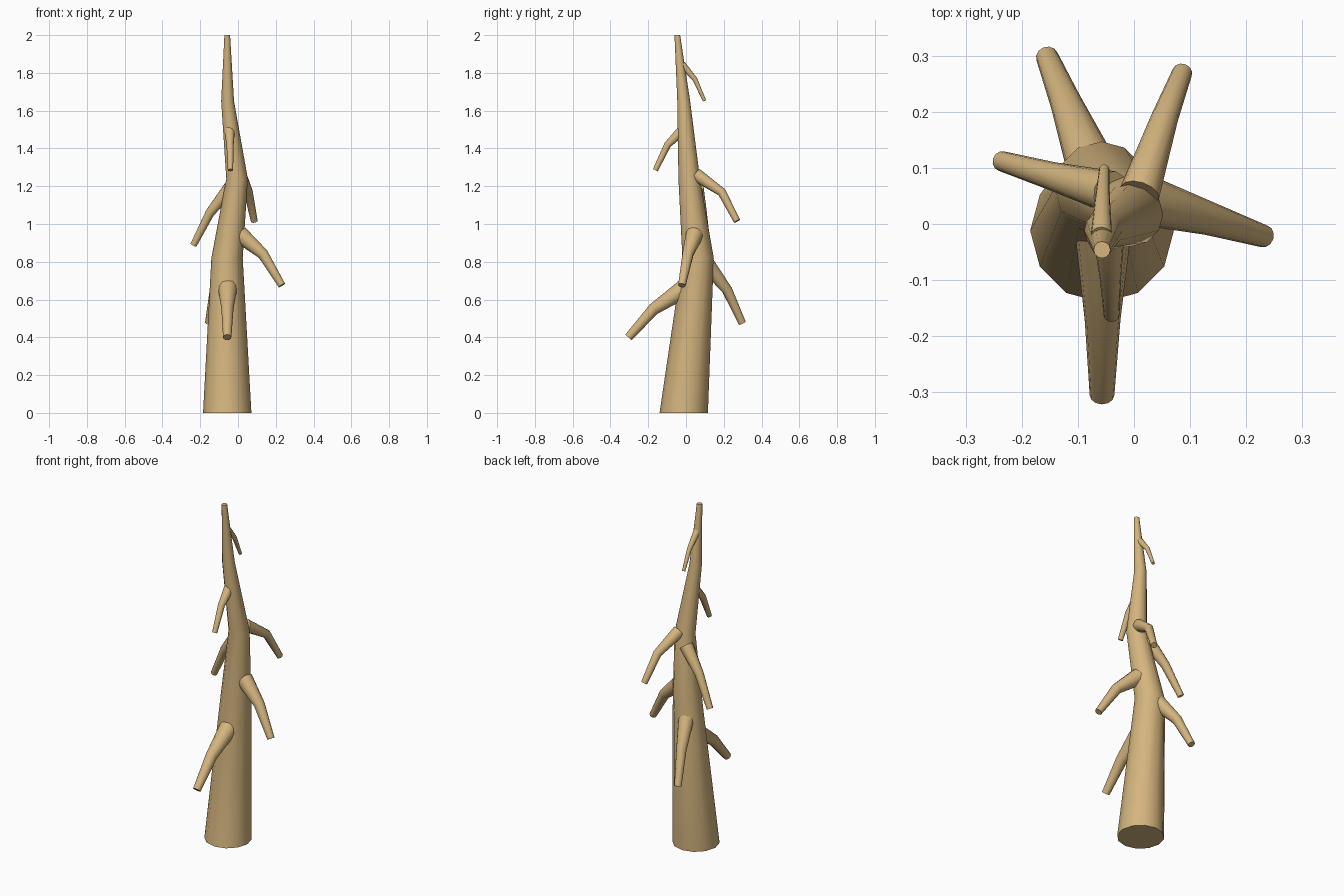
import bpy, bmesh, math
from mathutils import Vector

if "Cube" in bpy.data.objects:
    bpy.data.objects.remove(bpy.data.objects["Cube"])

SIDES = 12
bark = bpy.data.materials.new("bark")
bark.diffuse_color = (0.66, 0.46, 0.21, 1)
bark.use_nodes = True
bark.node_tree.nodes["Principled BSDF"].inputs["Base Color"].default_value = bark.diffuse_color


def tube(name, points, radii, level=False):
    """Tapered capped tube through points; level=True keeps rings horizontal."""
    pts = [Vector(p) for p in points]
    bm = bmesh.new()
    rings = []
    for i, (p, r) in enumerate(zip(pts, radii)):
        d = Vector((0, 0, 1))
        if not level:
            d = Vector()
            if i > 0:
                d += (p - pts[i - 1]).normalized()
            if i < len(pts) - 1:
                d += (pts[i + 1] - p).normalized()
            d.normalize()
        # ring axes: one horizontal sideways, one completing the frame
        if level:
            u, v = Vector((1, 0, 0)), Vector((0, 1, 0))
        else:
            u = Vector((0, 0, 1)).cross(d).normalized()
            v = d.cross(u)
        rings.append([bm.verts.new(p + r * (math.cos(a) * u + math.sin(a) * v))
                      for a in (2 * math.pi * k / SIDES for k in range(SIDES))])
    for a, b in zip(rings, rings[1:]):
        for k in range(SIDES):
            n = (k + 1) % SIDES
            bm.faces.new((a[k], a[n], b[n], b[k]))
    bm.faces.new(rings[0][::-1])
    bm.faces.new(rings[-1])
    bmesh.ops.recalc_face_normals(bm, faces=bm.faces)
    me = bpy.data.meshes.new(name)
    bm.to_mesh(me)
    bm.free()
    me.materials.append(bark)
    ob = bpy.data.objects.new(name, me)
    bpy.context.collection.objects.link(ob)
    bpy.ops.object.select_all(action='DESELECT')
    ob.select_set(True)
    bpy.context.view_layer.objects.active = ob
    bpy.ops.object.shade_smooth_by_angle(angle=math.radians(42))


# crooked trunk
tube("trunk",
     [(-0.057, -0.012, 0), (-0.058, 0.064, 0.82), (-0.005, 0.017, 1.24),
      (-0.055, -0.012, 1.65), (-0.057, -0.046, 2.0)],
     [0.128, 0.083, 0.057, 0.034, 0.015], level=True)

# drooping branch stubs: root, elbow, tip, radii
branches = [
    ((-0.055, 0.01, 0.67), (-0.056, -0.17, 0.55), (-0.057, -0.305, 0.40), (0.053, 0.032, 0.022)),
    ((-0.075, 0.10, 0.80), (-0.122, 0.218, 0.65), (-0.155, 0.298, 0.475), (0.045, 0.028, 0.020)),
    ((0.010, 0.045, 0.945), (0.133, 0.010, 0.84), (0.232, -0.022, 0.675), (0.047, 0.030, 0.020)),
    ((-0.042, 0.057, 1.19), (-0.148, 0.086, 1.06), (-0.236, 0.112, 0.888), (0.038, 0.025, 0.018)),
    ((0.010, 0.055, 1.26), (0.055, 0.19, 1.168), (0.086, 0.270, 1.015), (0.036, 0.024, 0.018)),
    ((-0.045, -0.02, 1.495), (-0.042, -0.097, 1.42), (-0.040, -0.162, 1.285), (0.028, 0.019, 0.014)),
    ((-0.058, -0.020, 1.845), (-0.056, 0.048, 1.765), (-0.053, 0.098, 1.652), (0.019, 0.013, 0.009)),
]
for i, (root, elbow, tip, radii) in enumerate(branches, 1):
    tube(f"branch_{i}", [root, elbow, tip], radii)
